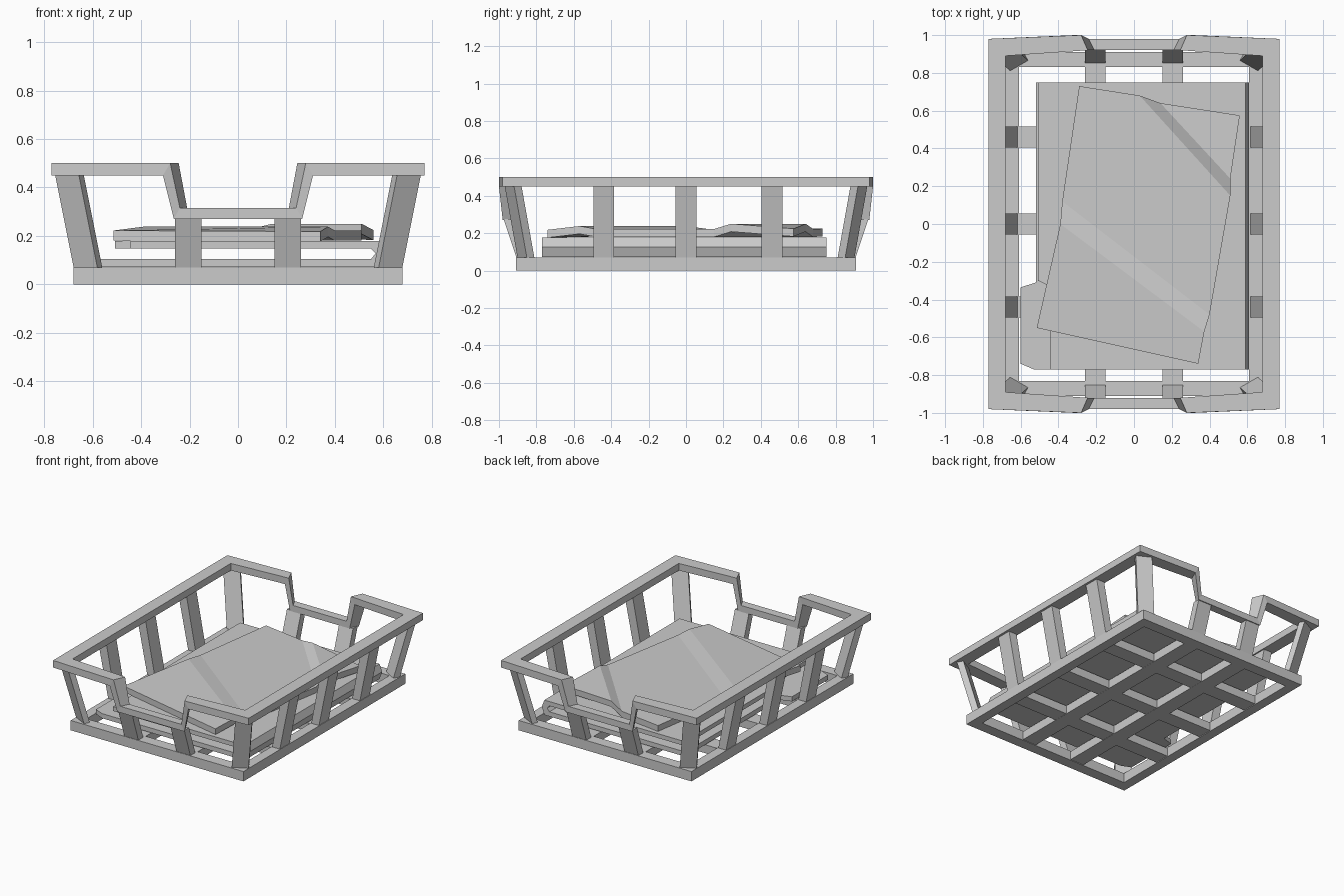
import bpy, bmesh

if "Cube" in bpy.data.objects:
    bpy.data.objects.remove(bpy.data.objects["Cube"])

def make(name, verts, faces):
    me = bpy.data.meshes.new(name)
    me.from_pydata(verts, [], faces)
    bm = bmesh.new()
    bm.from_mesh(me)
    bmesh.ops.recalc_face_normals(bm, faces=bm.faces)
    bm.to_mesh(me)
    bm.free()
    ob = bpy.data.objects.new(name, me)
    bpy.context.collection.objects.link(ob)
    return ob

def loft(name, a, b):
    """Solid between two matching outlines."""
    n = len(a)
    faces = [tuple(range(n)), tuple(range(n, 2 * n))]
    faces += [(i, (i + 1) % n, (i + 1) % n + n, i + n) for i in range(n)]
    return make(name, list(a) + list(b), faces)

def slab(name, outline, z0, z1):
    return loft(name, [(x, y, z0) for x, y in outline], [(x, y, z1) for x, y in outline])

def rect(x0, x1, y0, y1):
    return [(x0, y0), (x1, y0), (x1, y1), (x0, y1)]

def ring(name, stations):
    """Closed band through four-point cross-sections."""
    n = len(stations)
    verts = [p for s in stations for p in s]
    faces = [(4 * i + k, 4 * i + (k + 1) % 4,
              4 * ((i + 1) % n) + (k + 1) % 4, 4 * ((i + 1) % n) + k)
             for i in range(n) for k in range(4)]
    return make(name, verts, faces)

def flip(s, sx, sy):
    return [(x * sx, y * sy, z) for x, y, z in s]

def full_loop(quarter):
    """Mirror a quarter (corner to centre) into a whole loop."""
    r = quarter[::-1]
    return ([flip(s, 1, 1) for s in quarter] + [flip(s, -1, 1) for s in r]
            + [flip(s, -1, -1) for s in quarter] + [flip(s, 1, -1) for s in r])

# Base frame and top rim with a dropped notch front and back
# Each section: outer top, outer bottom, inner bottom, inner top
ring("base_frame", full_loop([
    [(.68, .91, .07), (.68, .91, 0), (.61, .83, 0), (.61, .83, .07)]]))
ring("top_rim", full_loop([
    [(.77, .98, .5), (.77, .98, .45), (.68, .89, .45), (.68, .89, .5)],
    [(.28, 1.0, .5), (.31, 1.0, .45), (.275, .92, .45), (.245, .92, .5)],
    [(.24, .98, .315), (.265, .98, .27), (.235, .92, .27), (.21, .92, .315)]]))

# Floor slats
SIDE_Y = (-.44, 0, .46)
for x in (-.205, .205):
    slab("long_slat", rect(x - .055, x + .055, -.84, .84), .004, .066)
for y in SIDE_Y:
    slab("cross_slat", rect(-.62, .62, y - .055, y + .055), .005, .065)

# Leaning posts
def post(name, bottom, top, z1, sx, sy):
    loft(name, [(x * sx, y * sy, .065) for x, y in bottom],
         [(x * sx, y * sy, z1) for x, y in top])

for sx in (-1, 1):
    for y in SIDE_Y:
        post("side_post", rect(.615, .675, y - .055, y + .055),
             rect(.69, .755, y - .055, y + .055), .455, sx, 1)
    for sy in (-1, 1):
        post("end_post", rect(.15, .26, .85, .905), rect(.15, .26, .922, .975), .275, sx, sy)
        corner = [(.56, .865), (.655, .81), (.678, .85), (.58, .90)]
        post("corner_post", corner, [(x + .078, y + .07) for x, y in corner], .455, sx, sy)

# Folded sheet: lower leaf, upper leaf, and the fold joining them
slab("folded_sheet_lower",
     [(-.52, .75), (-.52, -.31), (-.6, -.335), (-.6, -.74), (-.53, -.77), (.57, -.77), (.57, .75)],
     .072, .105)
slab("folded_sheet_upper",
     [(-.508, .75), (-.508, -.3), (-.445, -.33), (-.445, -.77), (.57, -.77), (.57, .75)],
     .147, .178)
fold = [(.55, .072), (.59, .072), (.61, .127), (.59, .178), (.55, .178),
        (.55, .147), (.568, .127), (.55, .105)]
loft("sheet_fold", [(x, -.77, z) for x, z in fold], [(x, .75, z) for x, z in fold])

# Loose creased sheet on top
top = [(-.515, -.55, .222), (.34, -.74, .218), (.372, -.57, .238), (-.39, 0, .238),
       (.4, -.48, .222), (-.38, .12, .222), (.51, .15, .222), (.03, .68, .222),
       (-.29, .73, .224), (.51, .24, .25), (.14, .64, .25), (.56, .575, .224)]
panels = [(0, 1, 2, 3), (3, 2, 4, 5), (5, 4, 6, 7, 8), (7, 6, 9, 10), (10, 9, 11)]
border = [0, 1, 2, 4, 6, 9, 11, 10, 7, 8, 5, 3]
n = len(top)
faces = panels + [tuple(i + n for i in reversed(f)) for f in panels]
faces += [(a, a + n, b + n, b) for a, b in zip(border, border[1:] + border[:1])]
make("creased_sheet", top + [(x, y, z - .042) for x, y, z in top], faces)
